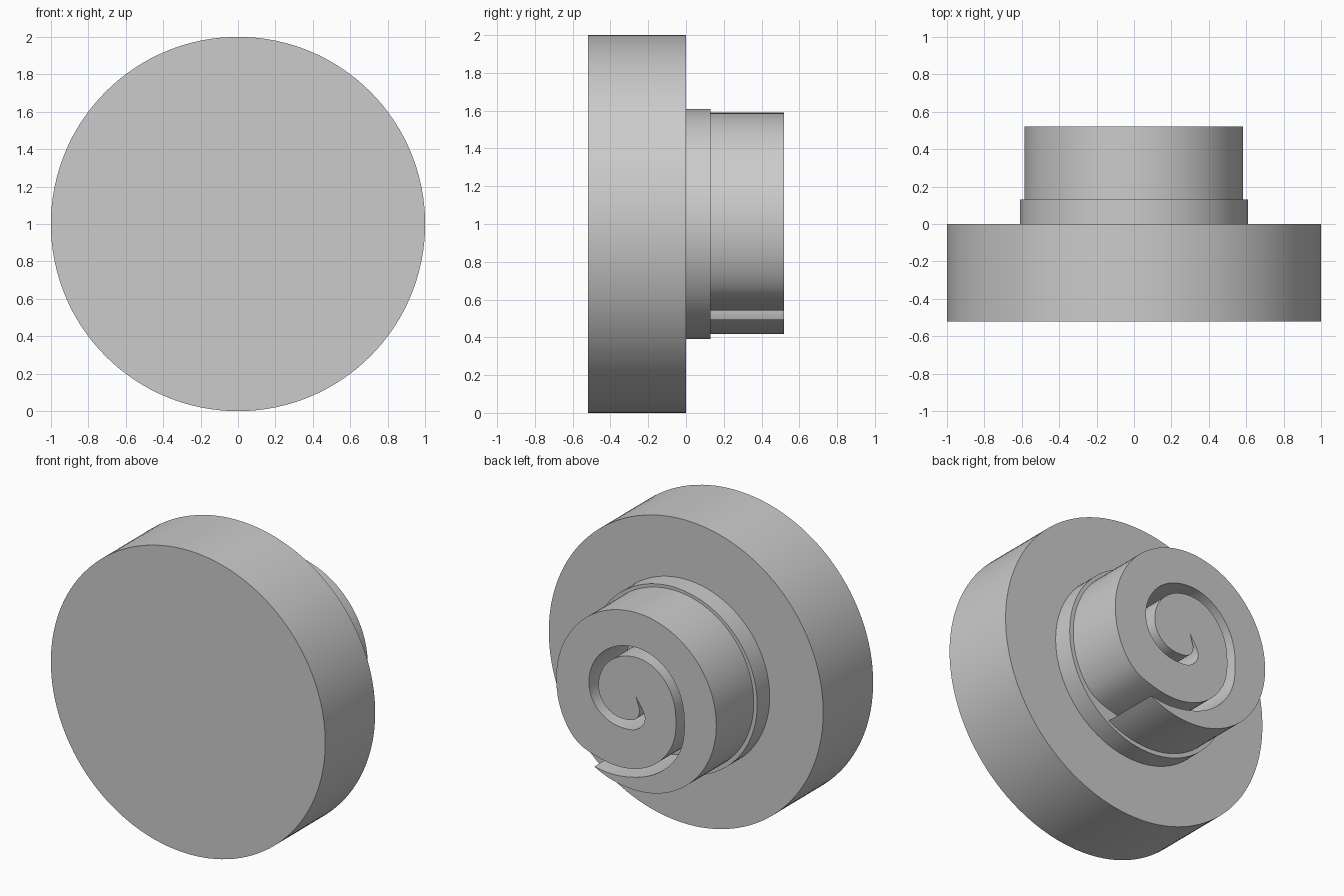
import bpy, bmesh, math
from mathutils import Vector

cube = bpy.data.objects.get("Cube")
if cube:
    bpy.data.objects.remove(cube, do_unlink=True)

grey = bpy.data.materials.new("plain_grey")
grey.use_nodes = True
grey.diffuse_color = (0.6, 0.6, 0.6, 1)
grey.node_tree.nodes["Principled BSDF"].inputs["Base Color"].default_value = (0.6, 0.6, 0.6, 1)


def extrude_outline(name, outline, y0, y1):
    """Extrude an x-z outline (centred on z = 1) from y0 to y1."""
    mesh = bpy.data.meshes.new(name)
    bm = bmesh.new()
    face = bm.faces.new([bm.verts.new((x, y0, z + 1)) for x, z in outline])
    grown = bmesh.ops.extrude_face_region(bm, geom=[face])["geom"]
    moved = [g for g in grown if isinstance(g, bmesh.types.BMVert)]
    bmesh.ops.translate(bm, verts=moved, vec=(0, y1 - y0, 0))
    bmesh.ops.triangulate(bm, faces=[f for f in bm.faces if len(f.verts) > 4])
    bmesh.ops.recalc_face_normals(bm, faces=bm.faces)
    bm.to_mesh(mesh)
    bm.free()
    obj = bpy.data.objects.new(name, mesh)
    bpy.context.collection.objects.link(obj)
    mesh.materials.append(grey)
    bpy.ops.object.select_all(action="DESELECT")
    obj.select_set(True)
    bpy.context.view_layer.objects.active = obj
    bpy.ops.object.shade_smooth_by_angle(angle=math.radians(30))
    return obj


def polar(radius, degrees):
    a = math.radians(degrees)
    return radius * math.cos(a), radius * math.sin(a)


def circle(radius, sides=128):
    return [polar(radius, 360 * i / sides) for i in range(sides)]


def smooth_spiral(keys, step=4):
    """Interpolate (angle, radius) keys smoothly into points."""
    slopes = []
    for i in range(len(keys)):
        a, b = keys[max(i - 1, 0)], keys[min(i + 1, len(keys) - 1)]
        slopes.append((b[1] - a[1]) / (b[0] - a[0]))
    points = []
    for i in range(len(keys) - 1):
        (a0, r0), (a1, r1) = keys[i], keys[i + 1]
        h = a1 - a0
        count = max(2, round(abs(h) / step))
        for k in range(count):
            t = k / count
            r = ((2*t**3 - 3*t**2 + 1) * r0 + (t**3 - 2*t**2 + t) * h * slopes[i]
                 + (3*t**2 - 2*t**3) * r1 + (t**3 - t**2) * h * slopes[i + 1])
            points.append(polar(r, a0 + h * t))
    return points + [polar(keys[-1][1], keys[-1][0])]


# Round base and the low step behind it
extrude_outline("base_disc", circle(1.0), -0.52, 0.0)
extrude_outline("step_disc", circle(0.61), 0.0, 0.13)

# Rolled scroll: outer rim winds inward along the slot, then back out to the tip
rim = [(-59, 0.59), (-90, 0.582), (-180, 0.585), (-270, 0.59), (-360, 0.582), (-390, 0.58),
       (-402, 0.567), (-418, 0.516), (-450, 0.44), (-495, 0.35), (-540, 0.288),
       (-630, 0.295), (-720, 0.27), (-780, 0.155), (-810, 0.11), (-840, 0.05)]
slot_wall = [(-860, 0.065), (-840, 0.125), (-810, 0.18), (-785, 0.215), (-720, 0.34),
             (-630, 0.36), (-540, 0.35), (-500, 0.405), (-450, 0.495)]
outline = smooth_spiral(rim) + [(0.0, 0.035)] + smooth_spiral(slot_wall + [(-419, 0.588)])[:-1]
extrude_outline("rolled_scroll", outline, 0.13, 0.52)
